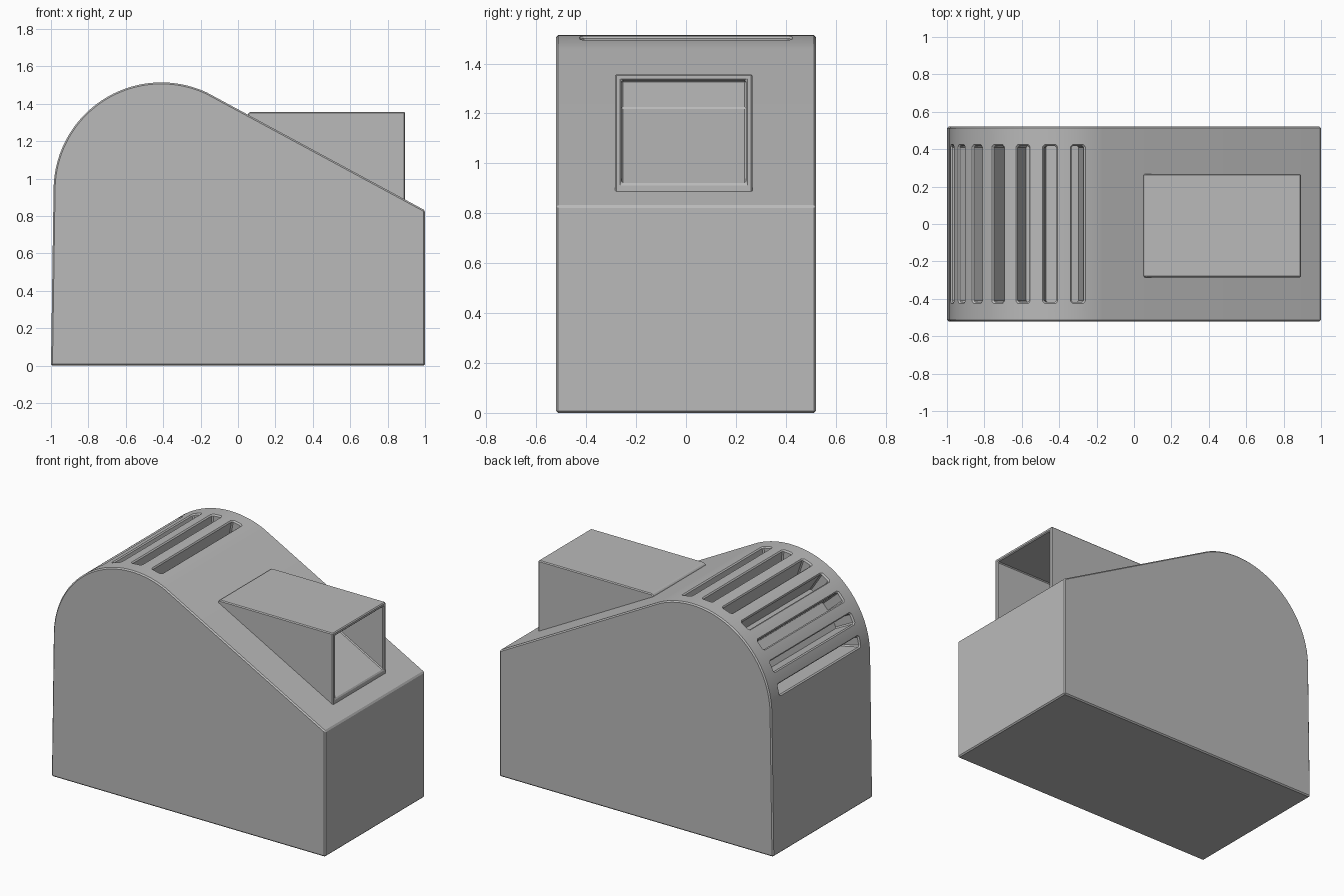
import bpy, bmesh, math
from mathutils import Vector

if "Cube" in bpy.data.objects:
    bpy.data.objects.remove(bpy.data.objects["Cube"], do_unlink=True)

GREY = (0.49, 0.49, 0.49, 1)
grey = bpy.data.materials.new("plain grey")
grey.use_nodes = True
grey.diffuse_color = GREY
grey.node_tree.nodes["Principled BSDF"].inputs["Base Color"].default_value = GREY


def skin(bm, rings):
    """Join a stack of equal rings into a closed solid."""
    loops = [[bm.verts.new(p) for p in ring] for ring in rings]
    n = len(loops[0])
    for a, b in zip(loops, loops[1:]):
        for i in range(n):
            j = (i + 1) % n
            bm.faces.new((a[i], a[j], b[j], b[i]))
    bm.faces.new(loops[0][::-1])
    bm.faces.new(loops[-1])


def finish(name, bm):
    bmesh.ops.recalc_face_normals(bm, faces=bm.faces)
    mesh = bpy.data.meshes.new(name)
    bm.to_mesh(mesh)
    bm.free()
    mesh.materials.append(grey)
    obj = bpy.data.objects.new(name, mesh)
    bpy.context.collection.objects.link(obj)
    return obj


def prism(name, profile, y0, y1):
    bm = bmesh.new()
    skin(bm, [[(x, y, z) for x, z in profile] for y in (y0, y1)])
    return finish(name, bm)


def activate(obj):
    bpy.ops.object.select_all(action='DESELECT')
    bpy.context.view_layer.objects.active = obj
    obj.select_set(True)


def apply(obj, kind, **settings):
    mod = obj.modifiers.new(kind.title(), kind)
    for key, value in settings.items():
        setattr(mod, key, value)
    activate(obj)
    bpy.ops.object.modifier_apply(modifier=mod.name)


def bevel(obj, width):
    apply(obj, 'BEVEL', width=width, segments=1, limit_method='ANGLE',
          angle_limit=math.radians(20))


def cut(obj, cutter):
    apply(obj, 'BOOLEAN', object=cutter, operation='DIFFERENCE', solver='EXACT')
    bpy.data.objects.remove(cutter, do_unlink=True)


# Housing: straight sides, round shoulder running into the slope
CX, CZ, R = -0.41, 0.938, 0.576
START, END, STEPS = 65, 178.5, 44
profile = [(-1, 0), (1, 0), (1, 0.83)]
for i in range(STEPS + 1):
    a = math.radians(START + (END - START) * i / STEPS)
    profile.append((CX + R * math.cos(a), CZ + R * math.sin(a)))
housing = prism("housing", profile, -0.52, 0.52)
bevel(housing, 0.008)

# Vent slots: radial pockets with small clipped corners and a chamfered lip
bm = bmesh.new()
for k in range(7):
    a = math.radians(79 + 14.8 * k)
    out = Vector((math.cos(a), 0, math.sin(a)))
    side = Vector((-math.sin(a), 0, math.cos(a)))
    rings = []
    for radius, grow in ((R - 0.15, 0), (R - 0.009, 0), (R + 0.03, 0.039)):
        w, l, c = 0.033 + grow, 0.417 + grow, 0.008 + grow * 0.5
        quarter = [(w, l - c), (w - c, l)]
        outline = quarter + [(-s, t) for s, t in quarter[::-1]]
        outline += [(-s, -t) for s, t in outline]
        rings.append([Vector((CX, 0, CZ)) + out * radius + side * s + Vector((0, t, 0))
                      for s, t in outline])
    skin(bm, rings)
cut(housing, finish("slot_cutter", bm))

# Smooth only the rounded shoulder; the flat sides stay flat
activate(housing)
bpy.ops.object.shade_smooth_by_angle(angle=math.radians(15))

# Intake scoop on the slope, open towards +x, left flat shaded
scoop = prism("intake_scoop", [(0.05, 1.30), (0.05, 1.343), (0.064, 1.357),
                               (0.893, 1.357), (0.893, 0.85)], -0.285, 0.267)
cut(scoop, prism("scoop_cutter", [(0.335, 1.22), (0.335, 1.333),
                                  (1.0, 1.333), (1.0, 0.86)], -0.258, 0.24))
bevel(scoop, 0.006)
